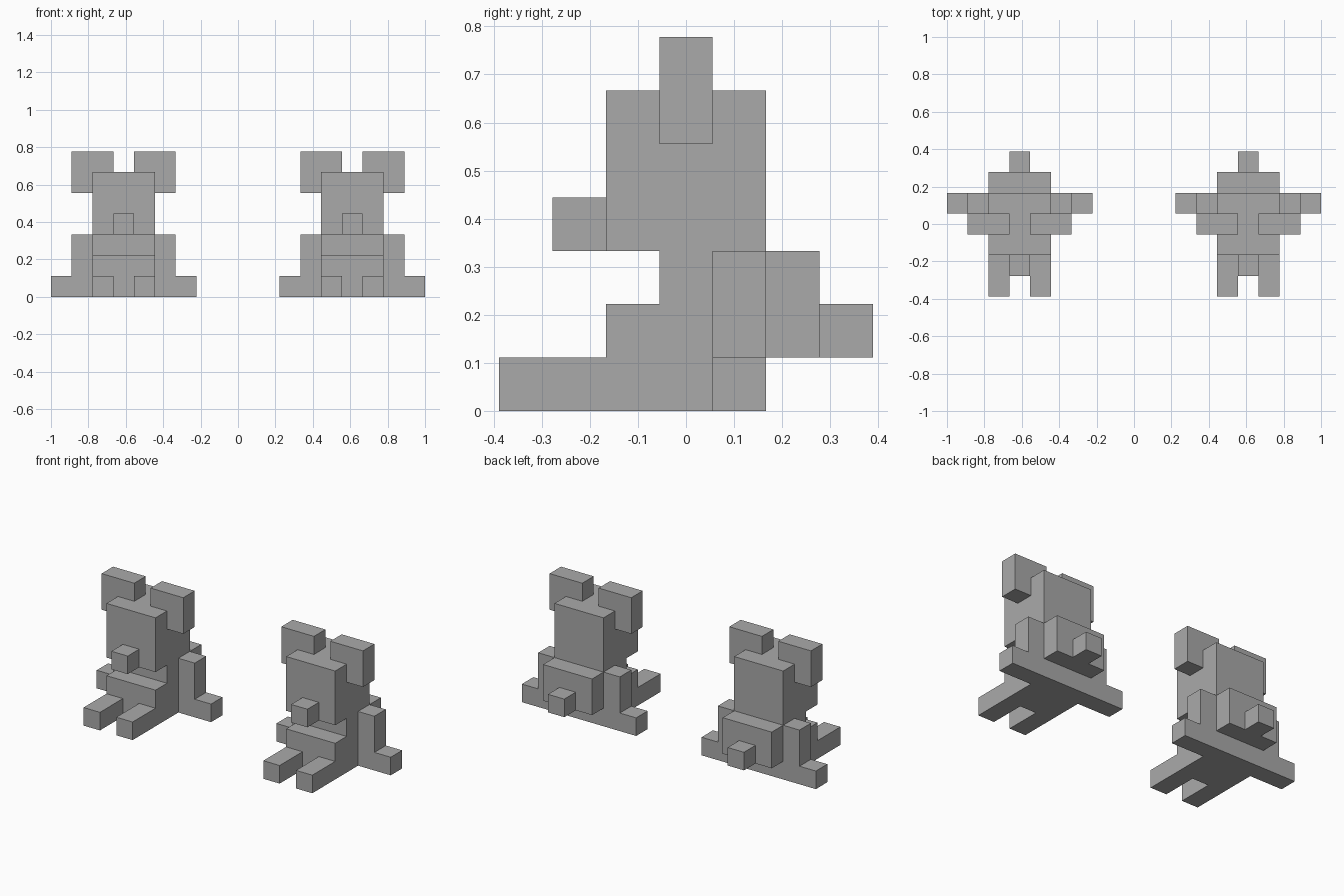
import bpy
import bmesh
from mathutils import Vector

if "Cube" in bpy.data.objects:
    bpy.data.objects.remove(bpy.data.objects["Cube"], do_unlink=True)

U = 1 / 18        # half of one building block
SPACING = 11      # distance of each figure from the middle, in half blocks

grey = bpy.data.materials.new("plain_grey")
grey.use_nodes = True
colour = (0.4, 0.4, 0.4, 1)
grey.diffuse_color = colour
grey.node_tree.nodes["Principled BSDF"].inputs["Base Color"].default_value = colour


def box(name, cx, x, y, z):
    """Box from (low, high) ranges in half blocks, placed around cx."""
    low = Vector((cx + x[0], y[0], z[0])) * U
    high = Vector((cx + x[1], y[1], z[1])) * U
    bm = bmesh.new()
    bmesh.ops.create_cube(bm, size=1)
    for v in bm.verts:
        v.co = (low + high) / 2 + v.co * (high - low)
    mesh = bpy.data.meshes.new(name)
    bm.to_mesh(mesh)
    bm.free()
    mesh.materials.append(grey)
    obj = bpy.data.objects.new(name, mesh)
    bpy.context.collection.objects.link(obj)


def pair(name, cx, x, y, z):
    """The same box on the left and right side of a figure."""
    box("left_" + name, cx, x, y, z)
    box("right_" + name, cx, (-x[1], -x[0]), y, z)


for side, cx in (("left", SPACING), ("right", -SPACING)):
    tag = "of_" + side + "_figure"
    # Head
    box("head_" + tag, cx, (-3, 3), (-3, 3), (6, 12))
    box("snout_" + tag, cx, (-1, 1), (-5, -3), (6, 8))
    pair("ear_" + tag, cx, (1, 5), (-1, 1), (10, 14))
    # Body
    box("torso_" + tag, cx, (-3, 3), (-1, 3), (0, 6))
    box("belly_" + tag, cx, (-3, 3), (-3, -1), (0, 4))
    box("rump_" + tag, cx, (-3, 3), (3, 5), (2, 6))
    box("tail_" + tag, cx, (-1, 1), (5, 7), (2, 4))
    # Limbs
    pair("leg_" + tag, cx, (1, 3), (-7, -3), (0, 2))
    pair("arm_" + tag, cx, (3, 5), (1, 3), (0, 6))
    pair("hand_" + tag, cx, (5, 7), (1, 3), (0, 2))
